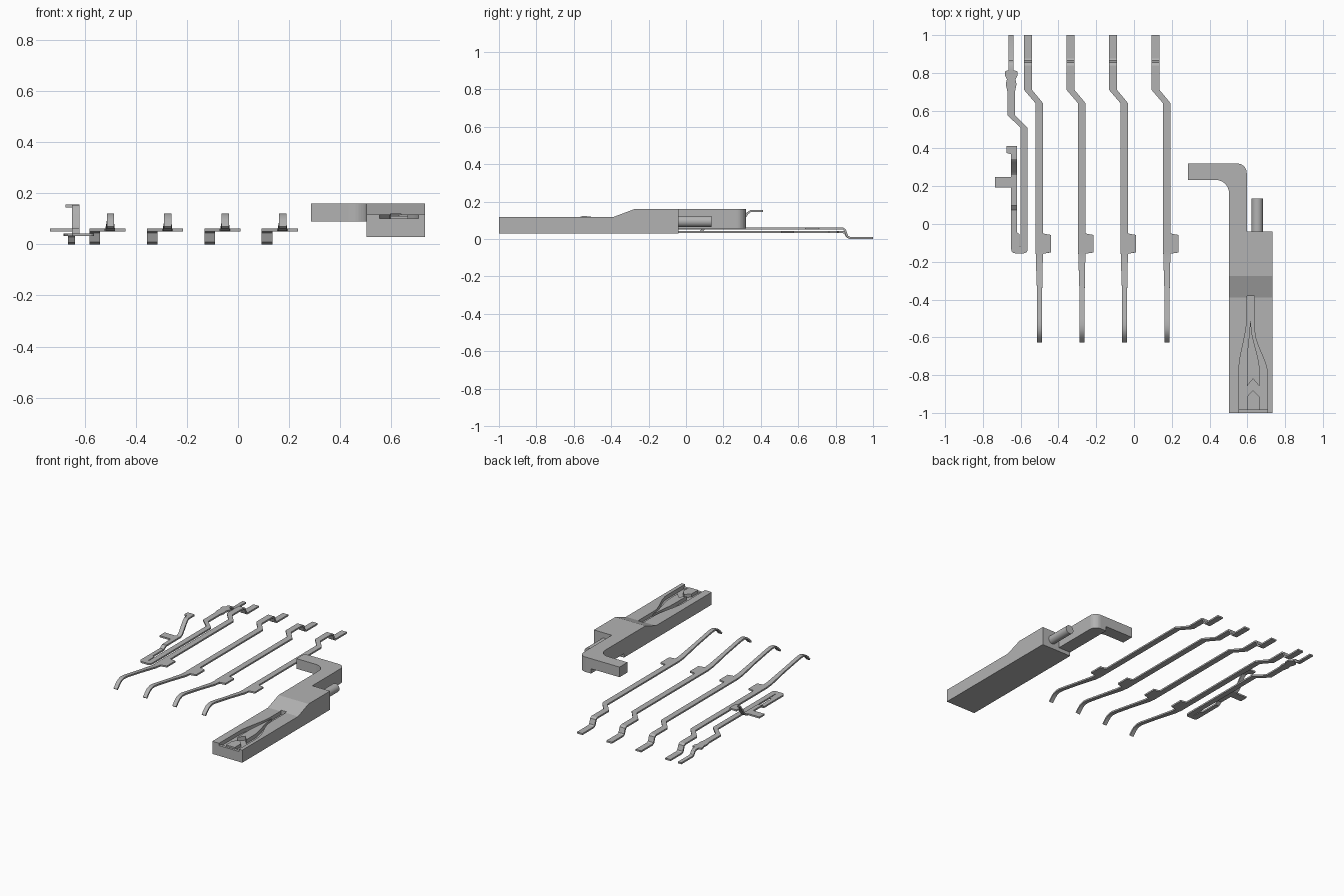
import bpy, bmesh, math
from mathutils import Vector, Matrix

cube = bpy.data.objects.get("Cube")
if cube:
    bpy.data.objects.remove(cube)

GREY = (0.45, 0.45, 0.45, 1)
mat = bpy.data.materials.new("plain grey")
mat.use_nodes = True
mat.diffuse_color = GREY
mat.node_tree.nodes["Principled BSDF"].inputs["Base Color"].default_value = GREY


def finish(name, bm):
    bmesh.ops.recalc_face_normals(bm, faces=bm.faces)
    mesh = bpy.data.meshes.new(name)
    bm.to_mesh(mesh)
    bm.free()
    mesh.materials.append(mat)
    obj = bpy.data.objects.new(name, mesh)
    bpy.context.collection.objects.link(obj)
    return obj


def smooth(obj):
    bpy.ops.object.select_all(action="DESELECT")
    obj.select_set(True)
    bpy.context.view_layer.objects.active = obj
    bpy.ops.object.shade_smooth_by_angle(angle=math.radians(30))


def extrude(name, points, offset):
    """Prism from a closed outline of 3D points."""
    bm = bmesh.new()
    face = bm.faces.new([bm.verts.new(p) for p in points])
    out = bmesh.ops.extrude_face_region(bm, geom=[face])
    moved = [v for v in out["geom"] if isinstance(v, bmesh.types.BMVert)]
    bmesh.ops.translate(bm, verts=moved, vec=offset)
    return finish(name, bm)


def plate(name, outline, z0, z1):
    return extrude(name, [(x, y, z0) for x, y in outline], (0, 0, z1 - z0))


def strip(name, stations, dx=0, thick=0.011):
    """Bent sheet: each station is (y, left x, right x, middle z)."""
    bm = bmesh.new()
    mids = [Vector((s[0], s[3])) for s in stations]
    dirs = [(b - a).normalized() for a, b in zip(mids, mids[1:])]
    rings = []
    for i, (y, xl, xr, z) in enumerate(stations):
        a, b = dirs[max(i - 1, 0)], dirs[min(i, len(dirs) - 1)]
        t = (a + b).normalized()
        n = Vector((-t.y, t.x)) * thick / 2 / max(t.dot(a), 0.5)
        rings.append([bm.verts.new((x + dx, y + s * n.x, z + s * n.y))
                      for x, s in ((xl, 1), (xr, 1), (xr, -1), (xl, -1))])
    for r, q in zip(rings, rings[1:]):
        for k in range(4):
            bm.faces.new((r[k], r[(k + 1) % 4], q[(k + 1) % 4], q[k]))
    bm.faces.new(rings[0])
    bm.faces.new(rings[-1])
    obj = finish(name, bm)
    smooth(obj)
    return obj


def arc(cx, cy, r, start, end, n=8):
    return [(cx + r * math.cos(math.radians(start + (end - start) * i / n)),
             cy + r * math.sin(math.radians(start + (end - start) * i / n)))
            for i in range(n + 1)]


def sway(x0, y0, x1, y1, n=10):
    """S-shaped edge between two points."""
    return [(x0 + (x1 - x0) * (3 * t * t - 2 * t ** 3), y0 + (y1 - y0) * t)
            for t in (i / n for i in range(n + 1))]


# Four identical contact springs: tail, jog, beam, side tab, curled tip
contact = [
    (1, .093, .135, .006), (.875, .093, .135, .006), (.862, .093, .135, .014),
    (.85, .093, .135, .048), (.838, .093, .135, .056), (.71, .093, .135, .056),
    (.64, .153, .193, .056), (-.05, .153, .193, .056), (-.058, .153, .235, .056),
    (-.15, .153, .235, .056), (-.158, .155, .193, .056), (-.2, .156, .192, .059),
    (-.35, .161, .189, .086), (-.5, .161, .189, .112), (-.53, .161, .189, .116),
    (-.555, .161, .189, .116), (-.58, .161, .189, .108), (-.6, .161, .189, .092),
    (-.624, .161, .189, .066)]
for i in range(4):
    strip(f"contact_spring_{i + 1}", contact, dx=-.225 * i)

# Switch spring: long leg with crimped tail
strip("switch_long_leg", [
    (1, -.665, -.638, .006), (.875, -.665, -.638, .006), (.862, -.665, -.638, .012),
    (.85, -.665, -.638, .032), (.838, -.665, -.638, .038), (.815, -.665, -.638, .038),
    (.808, -.683, -.617, .038), (.785, -.683, -.617, .038), (.765, -.673, -.627, .038),
    (.74, -.679, -.622, .038), (.7, -.67, -.63, .038), (.575, -.67, -.63, .038),
    (.51, -.6, -.563, .038), (-.125, -.6, -.563, .038)])

# Switch spring: rounded end joining both legs
plate("switch_end", [(-.65, -.12), (-.65, -.135)] + arc(-.63, -.135, .02, 180, 270, 4)
      + arc(-.583, -.135, .02, 270, 360, 4) + [(-.563, -.12)], .0325, .0435)

# Switch spring: short leg rising to the raised lip
strip("switch_lifted_leg", [
    (-.12, -.65, -.605, .038), (-.055, -.65, -.605, .038), (-.045, -.65, -.62, .038),
    (.075, -.65, -.62, .038), (.1, -.65, -.62, .056), (.26, -.65, -.62, .056),
    (.28, -.65, -.62, .068), (.33, -.65, -.62, .138), (.345, -.65, -.62, .149),
    (.37, -.65, -.62, .15), (.376, -.675, -.62, .15), (.412, -.675, -.62, .15)])
plate("switch_side_tab", [(-.737, .193), (-.64, .193), (-.64, .25), (-.737, .25)],
      .0505, .0615)

# Slider body from its side profile
side = [(-1, .03), (-.04, .03), (-.04, .16), (-.275, .16), (-.39, .117), (-1, .117)]
body = extrude("slider_body", [(.503, y, z) for y, z in side], (.23, 0, 0))

# Guide groove cut into the slider, open at the front
groove = plate("groove_cutter",
               [(.555, -1.05)] + sway(.555, -.78, .597, -.5)
               + [(.597, -.38), (.638, -.38)]
               + sway(.638, -.56, .707, -.8) + [(.707, -1.05)], .09, .25)
cut = body.modifiers.new("groove", "BOOLEAN")
cut.object = groove
cut.solver = "EXACT"
bpy.context.view_layer.objects.active = body
bpy.ops.object.modifier_apply(modifier=cut.name)
bpy.data.objects.remove(groove)

# Raised guide islands and the shallow sill inside the groove
plate("guide_island", sway(.597, -.74, .614, -.51) + sway(.62, -.53, .665, -.78)
      + [(.665, -.86), (.63, -.82), (.597, -.86)], .08, .117)
plate("guide_stop", [(.597, -.985), (.665, -.985), (.665, -.915), (.63, -.88),
                     (.597, -.915)], .08, .112)
plate("groove_sill", [(.555, -1), (.707, -1), (.707, -.98), (.555, -.98)], .08, .101)

# Hooked arm behind the slider, with a deeper straight leg
corner = arc(.547, .27, .05, 0, 90)
plate("hook_arm", [(.503, -.04), (.597, -.04)] + corner
      + [(.285, .32), (.285, .233)] + arc(.433, .163, .07, 90, 0), .09, .16)
plate("arm_leg", [(.503, -.04), (.597, -.04)] + corner + [(.503, .32)], .057, .09)

# Round pin on the slider's rear
bm = bmesh.new()
bmesh.ops.create_cone(bm, cap_ends=True, segments=32, radius1=.03, radius2=.03, depth=.185,
                      matrix=Matrix.Translation((.653, .0425, .094))
                      @ Matrix.Rotation(math.pi / 2, 4, "X"))
smooth(finish("rear_pin", bm))
